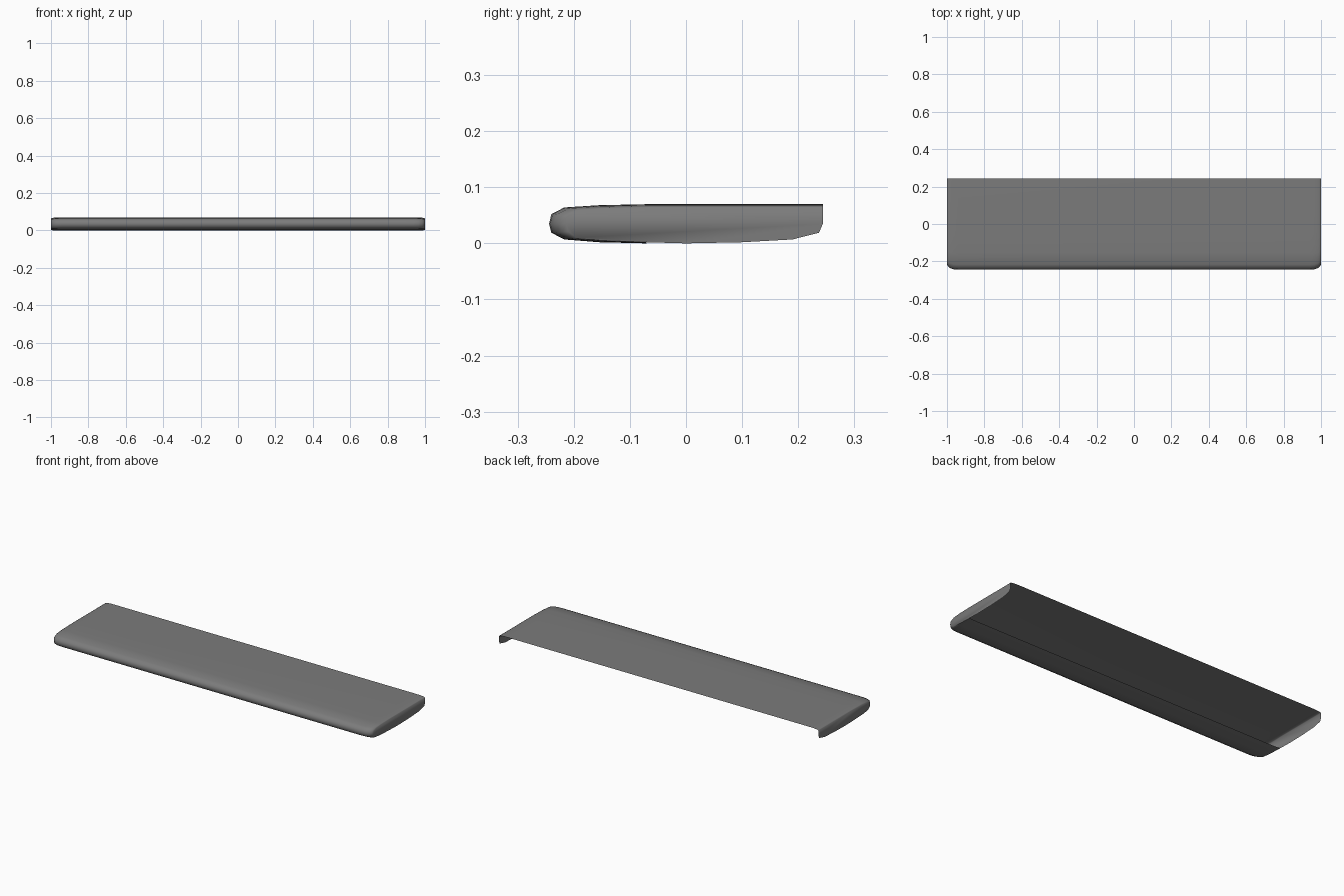
import bpy, bmesh

if "Cube" in bpy.data.objects:
    bpy.data.objects.remove(bpy.data.objects["Cube"])

# Cross-sections (y, z) from the under-lip edge, round the nose, to the back edge
MID = [(-.07, 0), (-.155, .002), (-.217, .007), (-.240, .019), (-.244, .035),
       (-.240, .052), (-.217, .064), (-.155, .068), (-.06, .07), (.244, .07)]
END = [(-.07, .002), (-.15, .005), (-.195, .010), (-.210, .021), (-.214, .035),
       (-.210, .049), (-.190, .058), (-.145, .062), (-.06, .064), (.244, .064)]
# Lower edge of the side walls, back to front
WALL = [(.244, .035), (.237, .019), (.19, .007), (.10, .002), (.0, 0)]
# Half-width stations and how far each blends to the end section
STATIONS = [(.94, 0), (.965, .07), (.985, .3), (.996, .65), (1, 1)]

bm = bmesh.new()


def section(x, t):
    return [bm.verts.new((x, a[0] + (b[0] - a[0]) * t, a[1] + (b[1] - a[1]) * t))
            for a, b in zip(MID, END)]


# Lofted top, rounded nose and under-lip
stations = [(-x, t) for x, t in reversed(STATIONS)] + STATIONS
rows = [section(x, t) for x, t in stations]
for r, s in zip(rows, rows[1:]):
    for i in range(len(MID) - 1):
        bm.faces.new((r[i], r[i + 1], s[i + 1], s[i]))

# Side walls
for x, row in ((-1, rows[0]), (1, rows[-1])):
    lower = [bm.verts.new((x, y, z)) for y, z in WALL]
    loop = row + lower
    bm.faces.new(loop if x > 0 else loop[::-1])

bmesh.ops.recalc_face_normals(bm, faces=bm.faces)
bm.normal_update()
top = max(bm.faces, key=lambda f: f.calc_center_median().z)
if top.normal.z < 0:
    bmesh.ops.reverse_faces(bm, faces=bm.faces)

mesh = bpy.data.meshes.new("cover_panel")
bm.to_mesh(mesh)
bm.free()
panel = bpy.data.objects.new("cover_panel", mesh)
bpy.context.collection.objects.link(panel)

# Dark grey finish
mat = bpy.data.materials.new("dark_grey")
mat.diffuse_color = (.2, .2, .2, 1)
mat.use_nodes = True
mat.node_tree.nodes["Principled BSDF"].inputs["Base Color"].default_value = mat.diffuse_color
mesh.materials.append(mat)

bpy.context.view_layer.objects.active = panel
panel.select_set(True)
bpy.ops.object.shade_smooth_by_angle(angle=1.2)
